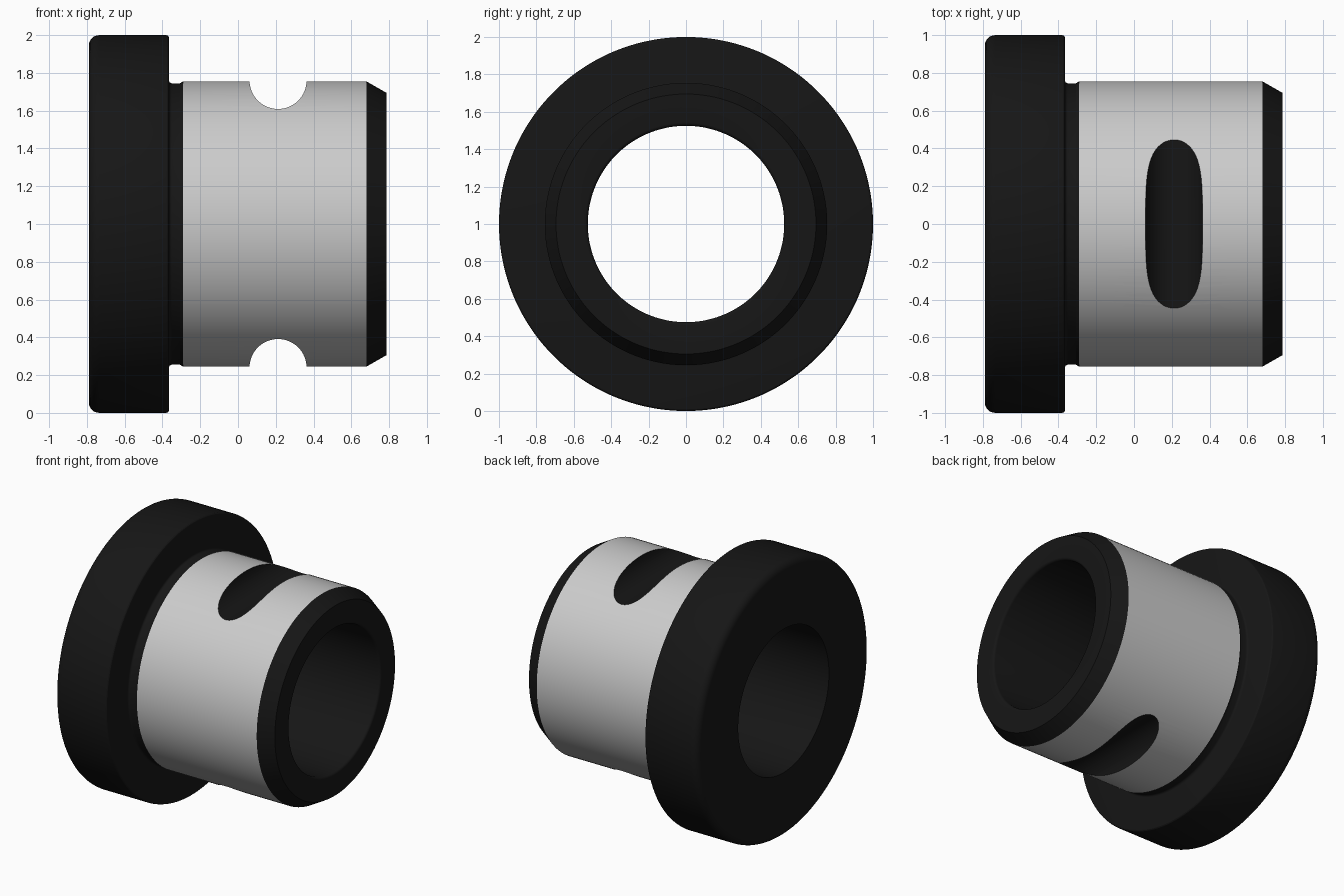
import bpy, bmesh
from math import sin, cos, pi
from mathutils import Vector, Matrix

if "Cube" in bpy.data.objects:
    bpy.data.objects.remove(bpy.data.objects["Cube"])

SEGS = 128
black = bpy.data.materials.new("black_oxide")
black.diffuse_color = (0.008, 0.008, 0.008, 1)
black.use_nodes = True
black.node_tree.nodes["Principled BSDF"].inputs["Base Color"].default_value = black.diffuse_color


def arc(cx, cr, rad, a0, a1, n=6):
    """Corner points (x, radius) of a fillet."""
    return [(cx + rad * cos((a0 + (a1 - a0) * i / n) * pi / 180),
             cr + rad * sin((a0 + (a1 - a0) * i / n) * pi / 180)) for i in range(n + 1)]


def make_object(name, bm):
    bmesh.ops.recalc_face_normals(bm, faces=bm.faces)
    mesh = bpy.data.meshes.new(name)
    bm.to_mesh(mesh)
    bm.free()
    mesh.materials.append(None)      # slot 0: plain ground grey
    mesh.materials.append(black)     # slot 1: black
    obj = bpy.data.objects.new(name, mesh)
    bpy.context.collection.objects.link(obj)
    return obj


# Section of the bushing: (x, radius)
profile = [(-0.79, 0.525)]
profile += arc(-0.735, 0.945, 0.055, 180, 90)            # flange outer rim
profile += arc(-0.38, 0.985, 0.015, 90, 0, 3)            # flange inner rim
profile += arc(-0.35, 0.76, 0.015, 180, 270, 4)          # relief groove
profile += [(-0.308, 0.745), (-0.29, 0.755)]
profile += [(0.68, 0.755), (0.785, 0.695)]               # ground body, lead-in chamfer
profile += arc(0.767, 0.543, 0.018, 0, -90, 4)           # bore mouth

bm = bmesh.new()
rings = []
for k in range(SEGS):
    a = 2 * pi * (k + 0.5) / SEGS
    rings.append([bm.verts.new((x, r * cos(a), 1 + r * sin(a))) for x, r in profile])
n = len(profile)
for k in range(SEGS):
    p, q = rings[k], rings[(k + 1) % SEGS]
    for i in range(n):
        j = (i + 1) % n
        f = bm.faces.new((p[i], p[j], q[j], q[i]))
        ground = profile[i] == (-0.29, 0.755)
        f.material_index = 0 if ground else 1
bushing = make_object("flanged_bushing", bm)

# Round slots across the top and bottom of the body
bm = bmesh.new()
for z in (1.76, 0.24):
    m = Matrix.Translation((0.212, 0, z)) @ Matrix.Rotation(pi / 2, 4, 'X')
    bmesh.ops.create_cone(bm, cap_ends=True, segments=64, radius1=0.151,
                          radius2=0.151, depth=2, matrix=m)
for f in bm.faces:
    f.material_index = 1
cutter = make_object("slot_cutter", bm)
cutter.hide_render = True

mod = bushing.modifiers.new("slots", 'BOOLEAN')
mod.operation = 'DIFFERENCE'
mod.solver = 'EXACT'
mod.object = cutter
bpy.context.view_layer.objects.active = bushing
bushing.select_set(True)
bpy.ops.object.modifier_apply(modifier="slots")
bpy.data.objects.remove(cutter)
bpy.ops.object.shade_smooth_by_angle(angle=pi / 7)
